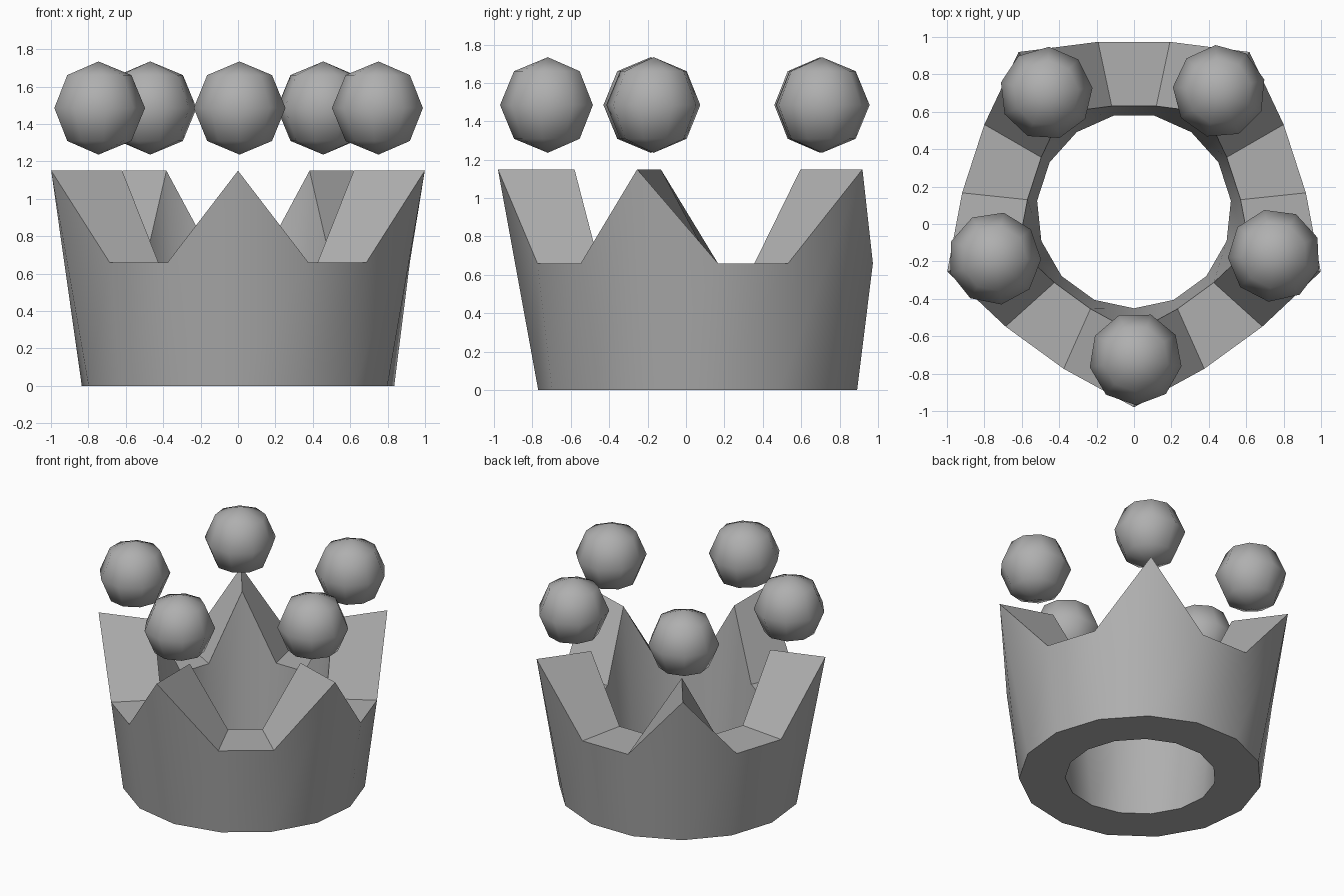
import bpy, bmesh, math
from mathutils import Matrix, Vector

if "Cube" in bpy.data.objects:
    bpy.data.objects.remove(bpy.data.objects["Cube"])

CY = 0.07           # centre of the ring in y
SPIKES = 5
N = SPIKES * 3      # one peak and two valley corners per spike
INNER = 0.62        # inner radius as a share of the outer one

grey = bpy.data.materials.new("dark_grey")
grey.diffuse_color = (0.43, 0.43, 0.43, 1)
grey.use_nodes = True
grey.node_tree.nodes["Principled BSDF"].inputs["Base Color"].default_value = grey.diffuse_color


def finish(bm, name, angle):
    mesh = bpy.data.meshes.new(name)
    bmesh.ops.recalc_face_normals(bm, faces=bm.faces)
    bm.to_mesh(mesh)
    bm.free()
    mesh.materials.append(grey)
    obj = bpy.data.objects.new(name, mesh)
    bpy.context.collection.objects.link(obj)
    bpy.ops.object.select_all(action='DESELECT')
    obj.select_set(True)
    bpy.context.view_layer.objects.active = obj
    bpy.ops.object.shade_smooth_by_angle(angle=math.radians(angle))
    return obj


# Crown band: four-corner section carried around the ring
bm = bmesh.new()
sections = []
for i in range(N):
    a = math.radians(-90) + i * math.tau / N
    top_r, top_z = (1.05, 1.15) if i % 3 == 0 else (0.924, 0.66)
    section = [(0.84, 0), (top_r, top_z), (top_r * INNER, top_z), (0.84 * INNER, 0)]
    sections.append([bm.verts.new((r * math.cos(a), CY + r * math.sin(a), z))
                     for r, z in section])
for i in range(N):
    s, t = sections[i], sections[(i + 1) % N]
    for k in range(4):
        m = (k + 1) % 4
        bm.faces.new((s[k], t[k], t[m], s[m]))
finish(bm, "crown_band", 42)

# Floating balls above the peaks
for i in range(SPIKES):
    a = math.radians(-89.4) + i * math.tau / SPIKES
    pos = Vector((0.787 * math.cos(a), CY - 0.003 + 0.787 * math.sin(a), 1.485))
    bm = bmesh.new()
    bmesh.ops.create_uvsphere(
        bm, u_segments=9, v_segments=4, radius=0.249)
    # turn one corner of the ball outwards
    far = max(bm.verts, key=lambda v: v.co.xy.length).co
    turn = a - math.atan2(far.y, far.x)
    bm.transform(Matrix.Translation(pos) @ Matrix.Rotation(turn, 4, 'Z'))
    finish(bm, f"peak_ball_{i + 1}", 60)
